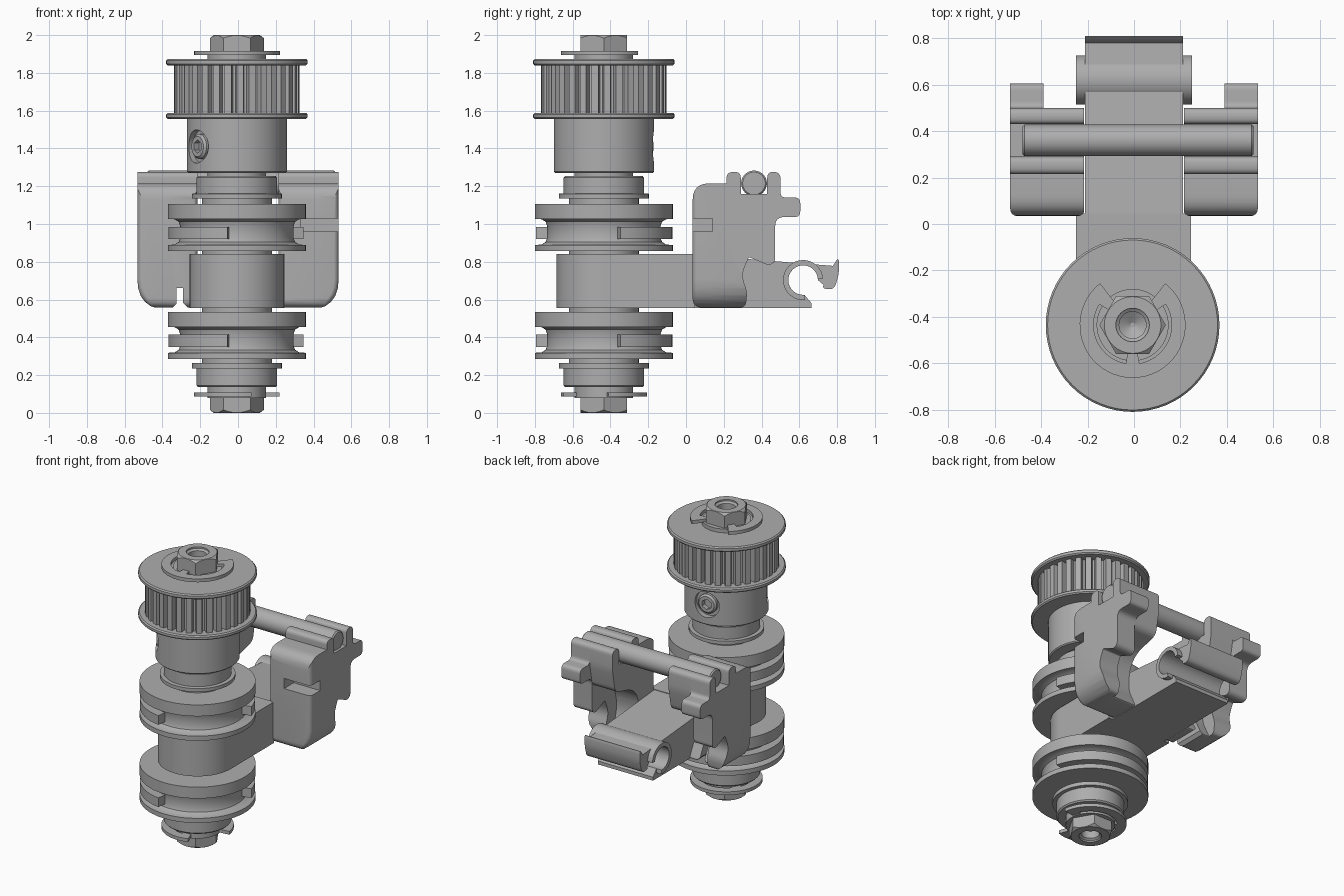
import bpy, bmesh
from math import sin, cos, pi, radians
from mathutils import Vector

if "Cube" in bpy.data.objects:
    bpy.data.objects.remove(bpy.data.objects["Cube"])

grey = bpy.data.materials.new("plain_grey")
grey.use_nodes = True
GREY = (0.42, 0.42, 0.42, 1)
grey.diffuse_color = GREY
grey.node_tree.nodes["Principled BSDF"].inputs["Base Color"].default_value = GREY

AXIS = (-0.006, -0.435, 0)   # axis of the turned stack


def select(ob):
    bpy.ops.object.select_all(action='DESELECT')
    ob.select_set(True)
    bpy.context.view_layer.objects.active = ob


def finish(bm, name, loc):
    bmesh.ops.recalc_face_normals(bm, faces=bm.faces)
    me = bpy.data.meshes.new(name)
    bm.to_mesh(me)
    bm.free()
    me.materials.append(grey)
    ob = bpy.data.objects.new(name, me)
    ob.location = loc
    bpy.context.collection.objects.link(ob)
    return ob


def lathe(name, profile, loc=AXIS, steps=64):
    """Turn (radius, height) points, closed to the axis at both ends."""
    bm = bmesh.new()
    pts = [(0, profile[0][1])] + list(profile) + [(0, profile[-1][1])]
    vs = [bm.verts.new((r, 0, z)) for r, z in pts]
    es = [bm.edges.new(pair) for pair in zip(vs, vs[1:])]
    bmesh.ops.spin(bm, geom=vs + es, cent=(0, 0, 0), axis=(0, 0, 1),
                   angle=2 * pi, steps=steps)
    bmesh.ops.remove_doubles(bm, verts=bm.verts, dist=1e-5)
    return finish(bm, name, loc)


def disc(name, r, lo, hi, steps=64):
    return lathe(name, [(r, lo), (r, hi)], steps=steps)


def prism(name, pts, lo, hi, axis='z', loc=(0, 0, 0)):
    """Extrude a 2D outline along an axis."""
    place = {'x': lambda u, v: (lo, u, v), 'y': lambda u, v: (u, lo, v),
             'z': lambda u, v: (u, v, lo)}[axis]
    bm = bmesh.new()
    face = bm.faces.new([bm.verts.new(place(*p)) for p in pts])
    geo = bmesh.ops.extrude_face_region(bm, geom=[face])['geom']
    step = Vector([hi - lo if a == axis else 0 for a in 'xyz'])
    bmesh.ops.translate(bm, vec=step, verts=[g for g in geo if isinstance(g, bmesh.types.BMVert)])
    return finish(bm, name, loc)


def arc(r, a0, a1, n=40, c=(0, 0)):
    angs = [radians(a0 + (a1 - a0) * i / n) for i in range(n + 1)]
    return [(c[0] + r * cos(a), c[1] + r * sin(a)) for a in angs]


def ring_part(r0, r1, a0, a1, c=(0, 0)):
    return arc(r1, a0, a1, c=c) + arc(r0, a1, a0, c=c)


def rounded(pts):
    """Round each (u, v, setback) corner."""
    out = []
    for i, (u, v, t) in enumerate(pts):
        p = Vector((u, v))
        if t == 0:
            out.append((u, v))
            continue
        ends = []
        for q in (pts[i - 1], pts[(i + 1) % len(pts)]):
            d = Vector(q[:2]) - p
            ends.append(p + d.normalized() * min(t, d.length * 0.49))
        for k in range(7):
            s = k / 6
            out.append(tuple(ends[0] * (1 - s) ** 2 + p * 2 * s * (1 - s) + ends[1] * s * s))
    return out


def box(name, x0, x1, y0, y1, z0, z1):
    return prism(name, [(x0, y0), (x1, y0), (x1, y1), (x0, y1)], z0, z1)


def boolean(ob, tool, op='DIFFERENCE'):
    m = ob.modifiers.new("cut", 'BOOLEAN')
    m.object, m.operation, m.solver = tool, op, 'EXACT'
    select(ob)
    bpy.ops.object.modifier_apply(modifier=m.name)
    bpy.data.objects.remove(tool)


# Central shaft
shaft = disc("shaft", 0.155, 0.08, 1.9)

# Hex ends with chamfered corners and a drilled centre
for name, lo, hi, out in (("top_nut", 1.88, 2.0, 1), ("bottom_nut", 0.0, 0.15, -1)):
    nut = disc(name, 0.143, lo, hi, 6)
    tip, root = (hi, lo) if out > 0 else (lo, hi)
    boolean(nut, lathe("chamfer", [(0.122, tip), (0.145, tip - out * 0.018),
                                   (0.145, root)]), 'INTERSECT')
    hole = [(0.072, tip + out * 0.02), (0.072, tip - out * 0.01),
            (0.058, tip - out * 0.02), (0.058, tip - out * 0.07), (0.01, tip - out * 0.1)]
    boolean(nut, lathe("drill", hole, steps=32))

# Retaining clips: open rings with three inner lugs
for name, z, gap in (("top_clip", 1.894, 90), ("bottom_clip", 0.086, 328)):
    prism(name, ring_part(0.168, 0.228, gap + 38, gap + 322), z, z + 0.023, loc=AXIS)
    for turn in (48, 180, 312):
        a = gap + turn
        prism(name + "_lug", ring_part(0.12, 0.18, a - 10, a + 10), z, z + 0.023, loc=AXIS)

# Toothed pulley
teeth = 32
outline = []
for i in range(teeth):
    for f, r in ((0, 0.332), (0.55, 0.332), (0.66, 0.295), (0.89, 0.295)):
        a = 2 * pi * (i + f) / teeth
        outline.append((r * cos(a), r * sin(a)))
prism("pulley_teeth", outline, 1.575, 1.85, loc=AXIS)
for name, lo, hi in (("pulley_top_flange", 1.84, 1.874), ("pulley_lower_flange", 1.556, 1.588)):
    lathe(name, [(0.366, lo), (0.374, lo + 0.008), (0.374, hi - 0.008), (0.366, hi)])
hub = lathe("pulley_hub", [(0.258, 1.27), (0.265, 1.277), (0.265, 1.56)])

# Set screws sunk into the hub
for angle in (96, 216):
    a = radians(angle)
    for name, r, inner, outer in (("pocket", 0.088, 0.225, 0.32), ("set_screw", 0.066, 0.2, 0.258)):
        ob = lathe(name, [(r, inner), (r, outer - 0.012), (r - 0.012, outer)], (0, 0, 1.41), 32)
        ob.location = (AXIS[0], AXIS[1], 1.41)
        ob.rotation_euler = (0, pi / 2, a)
        if name == "pocket":
            boolean(hub, ob)
        else:
            key = lathe("key", [(0.036, 0.225), (0.036, 0.3)], ob.location, 6)
            key.rotation_euler = ob.rotation_euler
            boolean(ob, key)

# Flanged bearings and the spacers between parts
lathe("upper_bearing", [(0.238, 1.136), (0.238, 1.16), (0.213, 1.162),
                        (0.213, 1.245), (0.205, 1.254)])
lathe("lower_bearing", [(0.205, 0.136), (0.213, 0.145), (0.213, 0.235),
                        (0.238, 0.236), (0.238, 0.263)])
disc("upper_spacer", 0.185, 0.84, 1.15)
disc("lower_spacer", 0.185, 0.25, 0.57)

# Grooved rollers with a partial band in each groove
groove = [(0.365, 0), (0.365, 0.032), (0.33, 0.034), (0.308, 0.048), (0.3, 0.07),
          (0.3, 0.13), (0.308, 0.155), (0.33, 0.168), (0.365, 0.17), (0.365, 0.249)]
for name, z in (("lower_roller", 0.286), ("upper_roller", 0.857)):
    lathe(name, [(r, z + h) for r, h in groove])
    prism(name + "_band", ring_part(0.28, 0.363, 14, 262), z + 0.064, z + 0.128, loc=AXIS)

# Swing arm: round body, wide root and long beam ending in an open hook
disc("arm_body", 0.25, 0.556, 0.841)
box("arm_root", -0.25, 0.245, -0.435, 0.045, 0.556, 0.841)
eye = (0.62, 0.703)
beam = rounded([(0, 0.841, 0), (0, 0.556, 0), (0.665, 0.556, 0), (0.665, 0.58, 0)])
beam += arc(0.078, 275, 0, c=eye)
beam += rounded([(0.72, 0.66, 0.02), (0.785, 0.65, 0.04), (0.81, 0.74, 0.03),
                 (0.81, 0.841, 0.07)])
prism("arm_beam", beam, -0.212, 0.212, 'x')
prism("hook_boss", ring_part(0.078, 0.106, 5, 275, eye), -0.25, 0.25, 'x')

# Side jaws: thick outer plate plus a scooped inner block
top = [(0.5, 1.275, 0.035), (0.43, 1.275, 0.03), (0.43, 1.16, 0), (0.29, 1.16, 0),
       (0.29, 1.275, 0.03), (0.215, 1.275, 0.035), (0.215, 1.215, 0), (0.035, 1.215, 0.09)]
outer = rounded([(0.035, 0.558, 0.05), (0.315, 0.558, 0.03), (0.325, 0.64, 0.03),
                 (0.292, 0.73, 0.05), (0.333, 0.825, 0.01), (0.44, 0.78, 0.02),
                 (0.472, 0.8, 0.02), (0.472, 1.037, 0.05), (0.605, 1.037, 0.03),
                 (0.605, 1.14, 0.03), (0.5, 1.14, 0.03)] + top)
inner = rounded([(0.035, 0.558, 0.05), (0.27, 0.558, 0.02), (0.19, 0.72, 0.1),
                 (0.24, 0.92, 0.1), (0.47, 0.98, 0.04), (0.5, 1.14, 0.03)] + top)
for side, tag in ((1, "left"), (-1, "right")):
    for part, pts, a, b in (("jaw_plate", outer, 0.39, 0.56), ("jaw_block", inner, 0.215, 0.391)):
        jaw = prism(tag + "_" + part, pts, side * a, side * b, 'x')
        # Round the front silhouette and soften its edges
        shell = prism("shell", rounded([(side * 0.212, 1.4, 0), (side * 0.212, 0.54, 0),
                                        (side * 0.533, 0.55, 0.16), (side * 0.533, 1.4, 0)]),
                      0.034, 0.75, 'y')
        m = shell.modifiers.new("soft", 'BEVEL')
        m.width, m.segments, m.limit_method, m.angle_limit = 0.03, 4, 'ANGLE', radians(60)
        boolean(jaw, shell, 'INTERSECT')
        # Cable slot on one jaw, split foot on the other
        if side > 0:
            boolean(jaw, box("slot", 0.33, 0.6, 0, 0.14, 0.96, 1.03))
        elif part == "jaw_block":
            boolean(jaw, box("split", -0.325, -0.29, 0, 0.4, 0.5, 0.66))
            boolean(jaw, prism("flare", [(-0.36, 0.54), (-0.25, 0.54), (-0.307, 0.6)], 0, 0.4, 'y'))

# Cross rod joining the jaws
rod = lathe("cross_rod", [(0.06, -0.48), (0.068, -0.472), (0.068, 0.507), (0.06, 0.515)],
            (0, 0.36, 1.215))
rod.rotation_euler = (0, pi / 2, 0)

# Smooth shading with sharp edges kept
for ob in list(bpy.context.scene.objects):
    if ob.type == 'MESH':
        select(ob)
        bpy.ops.object.shade_smooth_by_angle(angle=radians(30))
